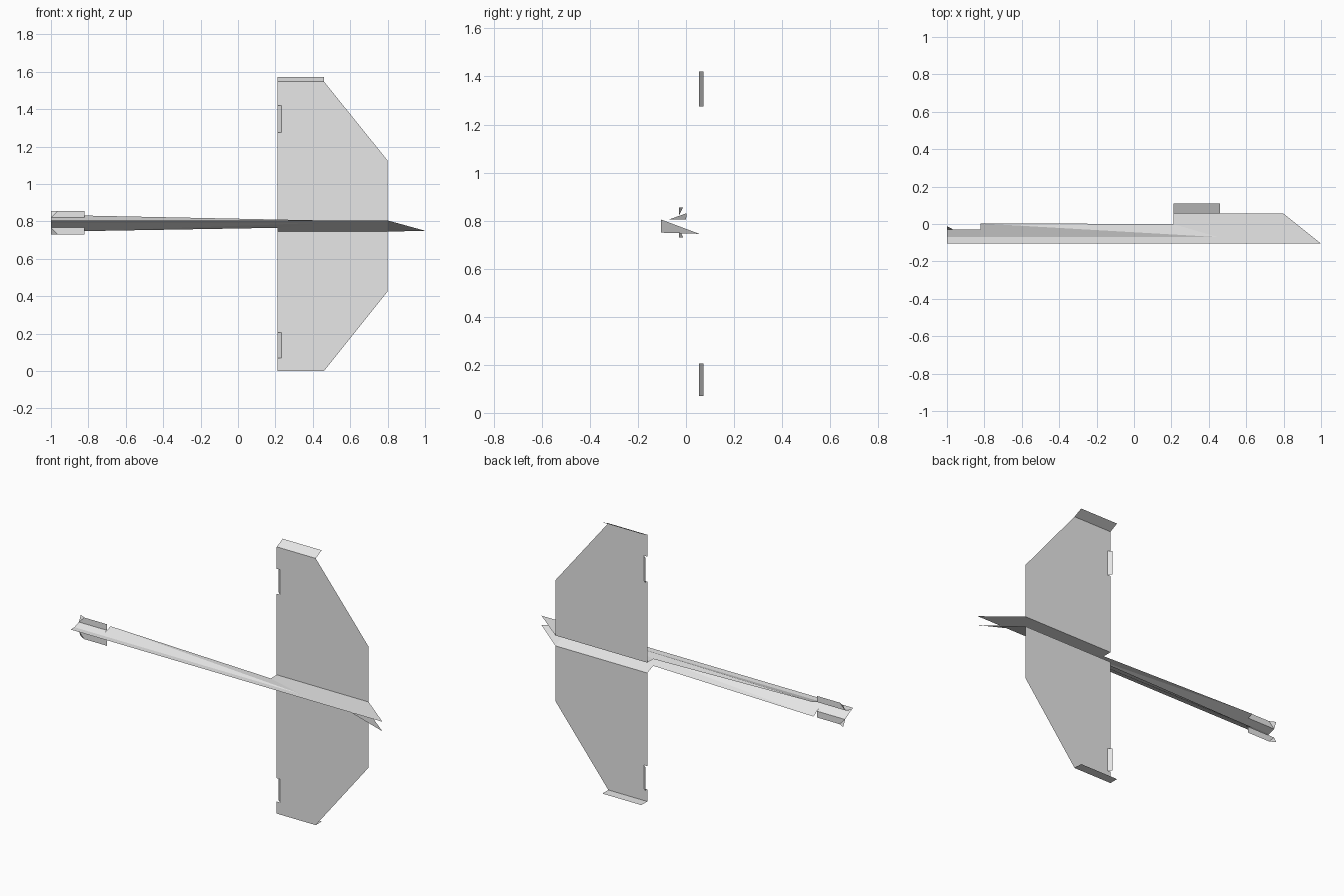
import bpy

if "Cube" in bpy.data.objects:
    bpy.data.objects.remove(bpy.data.objects["Cube"], do_unlink=True)

grey = bpy.data.materials.new("plain_grey")
grey.use_nodes = True
grey.diffuse_color = (0.8, 0.8, 0.8, 1)
grey.node_tree.nodes["Principled BSDF"].inputs["Base Color"].default_value = (0.8, 0.8, 0.8, 1)


def sheet(name, *polygons):
    """Make one thin folded sheet from flat polygons."""
    verts, faces = [], []
    for poly in polygons:
        faces.append(range(len(verts), len(verts) + len(poly)))
        verts.extend(poly)
    mesh = bpy.data.meshes.new(name)
    mesh.from_pydata(verts, [], [list(f) for f in faces])
    mesh.materials.append(grey)
    mesh.update()
    obj = bpy.data.objects.new(name, mesh)
    bpy.context.collection.objects.link(obj)


KEEL_Y, FOLD_Y, WING_Y, FIN_Y = -0.105, -0.07, 0.055, -0.03
KEEL_Z = 0.805
TAIL, FIN_X, REAR, FRONT, NOSE = -1.0, -0.82, 0.21, 0.80, 1.0

# name, wall slope, nose height, flared edge height, fin top,
# wing tip height, leading edge end, tab range, winglet rise
sides = [
    ("upper", 0.0, 0.805, 0.831, 0.855, 1.547, 1.125, (1.275, 1.42), 0.026),
    ("lower", -0.375, 0.75, 0.748, 0.73, 0.0, 0.425, (0.205, 0.07), 0.0),
]

for name, slope, nose_z, flare_z, fin_z, tip, lead, tab, rise in sides:
    def wall(x, y):
        return (x, y, KEEL_Z + slope * (y - KEEL_Y))

    # Body wall, from the keel fold out to the wing root
    keel_front, root_front = wall(FRONT, KEEL_Y), wall(FRONT, WING_Y)
    fold_end, notch = wall(0.45, FOLD_Y), wall(REAR, 0)
    sheet(name + "_body_wall",
          [wall(TAIL, KEEL_Y), keel_front, wall(0.45, KEEL_Y + 0.0), fold_end, wall(TAIL, FOLD_Y)][:1]
          + [wall(0.45, KEEL_Y), fold_end, wall(TAIL, FOLD_Y)],
          [wall(0.45, KEEL_Y), keel_front, root_front, wall(REAR, WING_Y), notch, fold_end])
    sheet(name + "_nose", [keel_front, (NOSE, KEEL_Y, nose_z), root_front])

    # Flared boom edge behind the wing
    base, corner = wall(FIN_X, FOLD_Y), (FIN_X, 0.003, flare_z)
    fin_z0 = base[2] + (flare_z - base[2]) * (FIN_Y - FOLD_Y) / -FOLD_Y
    sheet(name + "_boom_flare",
          [base, fold_end, corner],
          [corner, fold_end, notch],
          [wall(TAIL, FOLD_Y), base, (FIN_X, FIN_Y, fin_z0), (TAIL, FIN_Y, fin_z0)])

    # Tail fin with a bent rear corner
    fin_base, fin_corner = (TAIL, FIN_Y, fin_z0), (-0.965, FIN_Y, fin_z)
    sheet(name + "_tail_fin",
          [fin_base, (FIN_X, FIN_Y, fin_z0), (FIN_X, FIN_Y, fin_z), fin_corner],
          [fin_base, fin_corner, (TAIL, -0.012, fin_z)])

    # Wing with a notch where the tab is bent out
    hinge, root_z = 0.232, root_front[2]
    outline = [(REAR, root_z), (FRONT, root_z), (FRONT, lead), (0.46, tip), (REAR, tip)]
    near, far = sorted(tab, key=lambda z: abs(z - tip))
    outline += [(REAR, near), (hinge, near), (hinge, far), (REAR, far)]
    sheet(name + "_wing", [(x, WING_Y, z) for x, z in outline])
    sheet(name + "_wing_tab",
          [(hinge, WING_Y, near), (hinge, WING_Y, far),
           (REAR, WING_Y + 0.018, far), (REAR, WING_Y + 0.018, near)])

    # Winglet folded back from the wing tip
    sheet(name + "_winglet",
          [(REAR, WING_Y, tip), (0.46, WING_Y, tip),
           (0.46, 0.11, tip + rise), (REAR, 0.11, tip + rise)])
